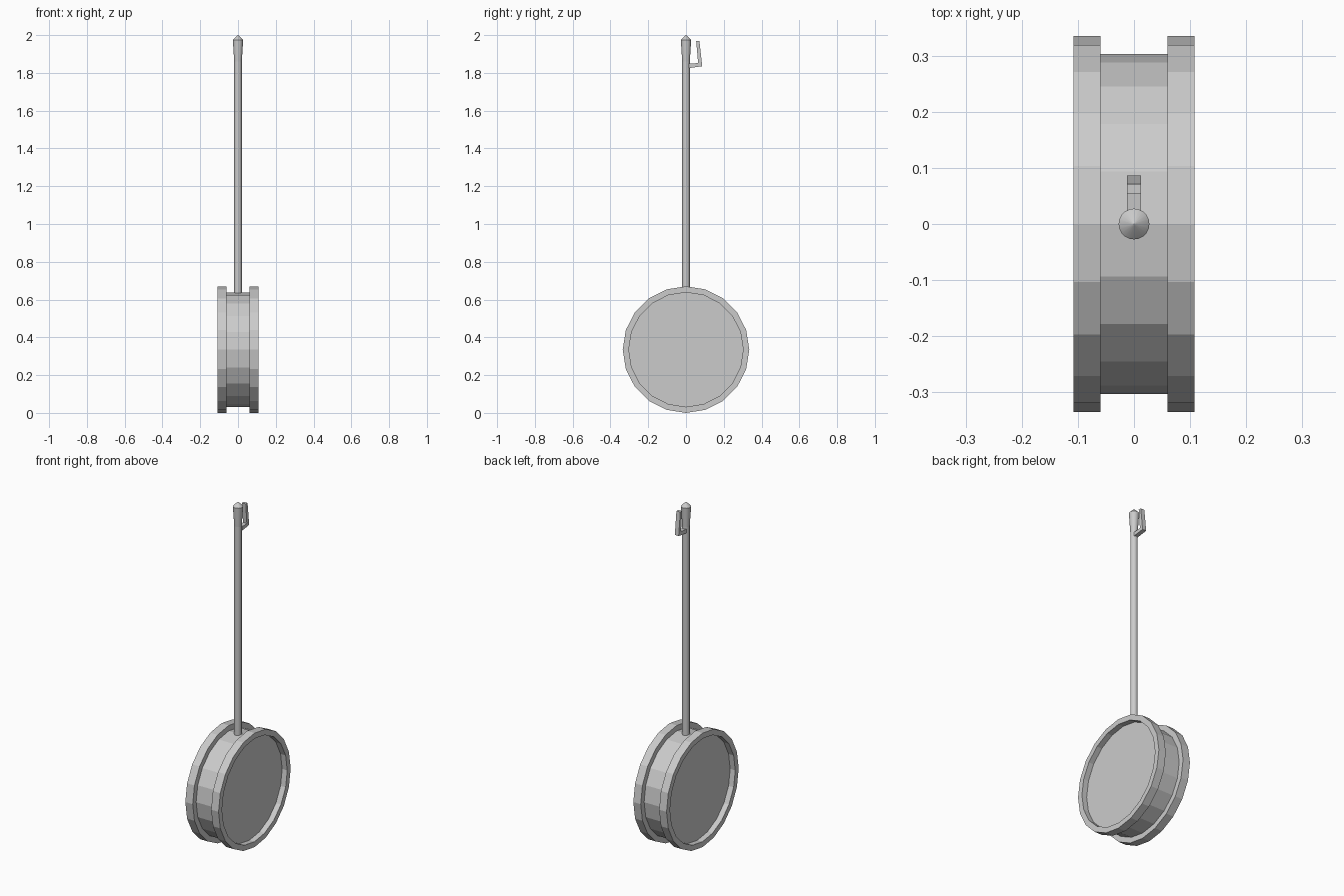
import bpy, bmesh
from math import sin, cos, pi
from mathutils import Vector

if "Cube" in bpy.data.objects:
    bpy.data.objects.remove(bpy.data.objects["Cube"])

HUB = 0.335  # height of the drum axis


def finish(name, bm):
    bmesh.ops.remove_doubles(bm, verts=bm.verts, dist=1e-5)
    bmesh.ops.recalc_face_normals(bm, faces=bm.faces)
    mesh = bpy.data.meshes.new(name)
    bm.to_mesh(mesh)
    bm.free()
    obj = bpy.data.objects.new(name, mesh)
    bpy.context.collection.objects.link(obj)
    return obj


def lathe(name, profile, sides, place, closed=False):
    """Turn (radius, distance along axis) points around an axis."""
    bm = bmesh.new()
    rings = [[bm.verts.new(place(r * cos(2 * pi * i / sides), r * sin(2 * pi * i / sides), d))
              for i in range(sides)] for r, d in profile]
    pairs = list(zip(rings, rings[1:]))
    if closed:
        pairs.append((rings[-1], rings[0]))
    for a, b in pairs:
        for i in range(sides):
            j = (i + 1) % sides
            bm.faces.new((a[i], a[j], b[j], b[i]))
    if not closed:
        bm.faces.new(rings[0])
        bm.faces.new(rings[-1])
    return finish(name, bm)


def along_x(u, v, d):
    return Vector((d, u, HUB + v))


def along_z(u, v, d):
    return Vector((u, v, d))


# drum body, its flat skins sit inside the rims
lathe("drum_shell", [(0.303, -0.075), (0.303, 0.075)], 20, along_x)

# raised rims on both sides
for side, s in (("left", -1), ("right", 1)):
    lathe(side + "_rim", [(0.335, s * 0.06), (0.335, s * 0.108),
                          (0.303, s * 0.108), (0.303, s * 0.06)], 20, along_x, closed=True)

# long stick and flared tip with a pointed cap
stick = lathe("stick", [(0.02, 0.6), (0.02, 1.9)], 20, along_z)
tip = lathe("stick_tip", [(0.02, 1.86), (0.0275, 1.975), (0.004, 1.998), (0.0005, 2.0)], 20, along_z)

# bent clip behind the tip, extruded across x
side_shape = [(0.012, 1.825), (0.086, 1.835), (0.071, 1.97),
              (0.054, 1.97), (0.064, 1.852), (0.012, 1.848)]
bm = bmesh.new()
face = bm.faces.new([bm.verts.new((-0.0125, y, z)) for y, z in side_shape])
new = bmesh.ops.extrude_face_region(bm, geom=[face])["geom"]
bmesh.ops.translate(bm, vec=(0.025, 0, 0), verts=[v for v in new if isinstance(v, bmesh.types.BMVert)])
finish("clip", bm)

# round parts are smooth, with sharp ends
for obj in (stick, tip):
    bpy.ops.object.select_all(action='DESELECT')
    obj.select_set(True)
    bpy.context.view_layer.objects.active = obj
    bpy.ops.object.shade_smooth_by_angle()
